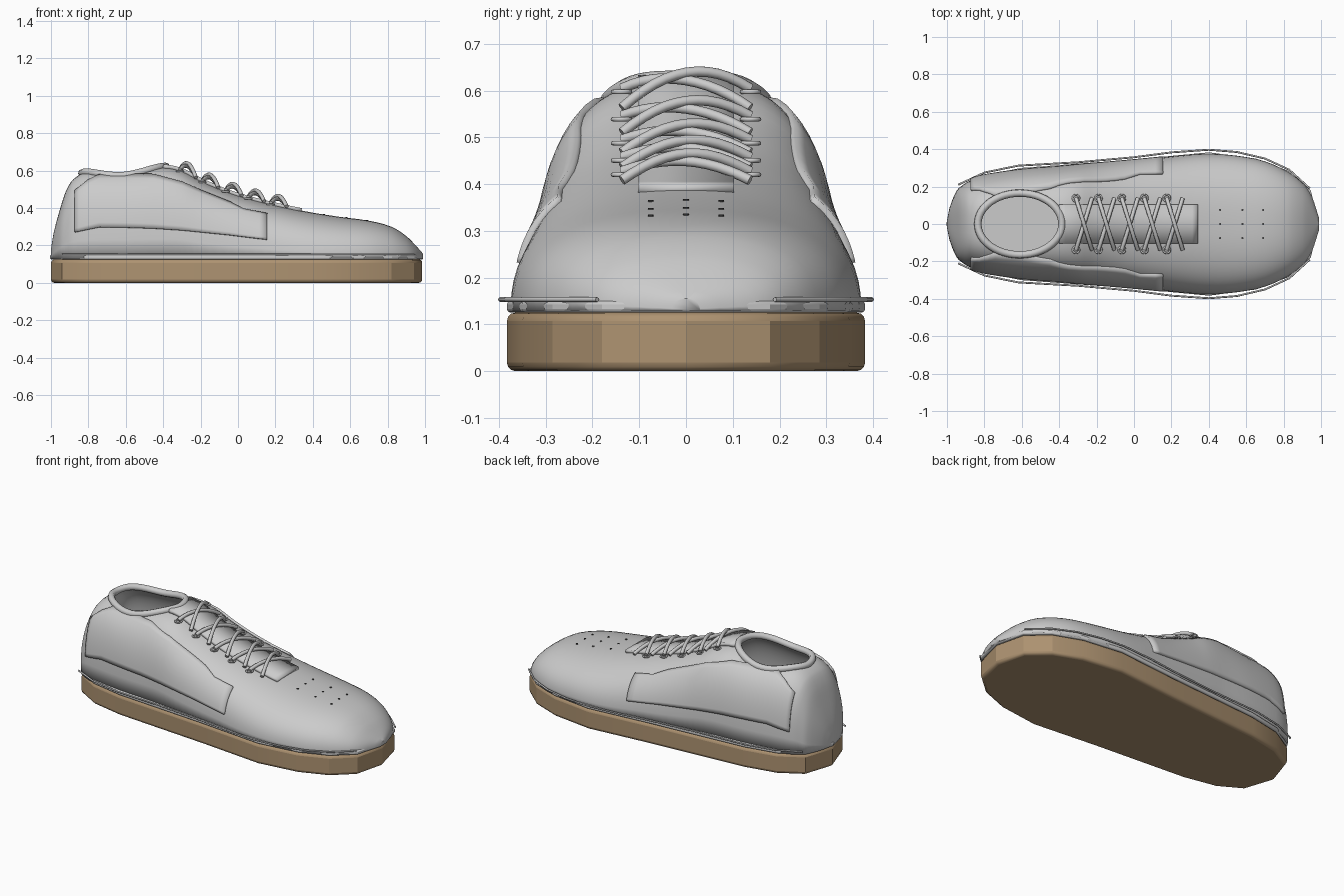
import bpy, bmesh, math

if "Cube" in bpy.data.objects:
    bpy.data.objects.remove(bpy.data.objects["Cube"])

# Upper stations: x, half width, top height, roundness exponent
ST = [(-1, .02, .18, 3), (-.985, .09, .27, 3), (-.95, .175, .40, 3), (-.92, .205, .49, 3),
      (-.88, .23, .555, 3), (-.8, .255, .595, 3), (-.6, .285, .605, 3), (-.4, .30, .62, 3),
      (-.3, .31, .60, 3), (-.2, .32, .548, 2.9), (-.05, .335, .485, 2.8), (.1, .35, .44, 2.7),
      (.25, .367, .405, 2.5), (.4, .375, .375, 2.4), (.55, .365, .352, 2.4), (.7, .335, .332, 2.4),
      (.82, .28, .30, 2.4), (.9, .22, .25, 2.4), (.95, .15, .2, 2.4), (.99, .03, .155, 2.4)]
BASE = .13


def station(x):
    """Smoothly interpolated half width, height and exponent at x."""
    x = max(ST[0][0], min(ST[-1][0], x))
    i = max(k for k in range(len(ST) - 1) if ST[k][0] <= x)
    a, b = ST[i], ST[i + 1]
    p, q = ST[max(i - 1, 0)], ST[min(i + 2, len(ST) - 1)]
    d = b[0] - a[0]
    t = (x - a[0]) / d
    out = []
    for k in (1, 2, 3):
        m0 = (b[k] - p[k]) / (b[0] - p[0]) * d
        m1 = (q[k] - a[k]) / (q[0] - a[0]) * d
        out.append((2*t**3 - 3*t*t + 1) * a[k] + (t**3 - 2*t*t + t) * m0
                   + (3*t*t - 2*t**3) * b[k] + (t**3 - t*t) * m1)
    return out[0], out[1] - BASE, out[2]


def surf_z(x, y):
    w, h, n = station(x)
    return BASE + h * max(0, 1 - min(1, abs(y) / w) ** n) ** (1 / n)


def surf_y(x, z):
    w, h, n = station(x)
    return w * max(0, 1 - min(1, (z - BASE) / h) ** n) ** (1 / n)


def mesh(name, verts, faces, smooth=40, recalc=True):
    me = bpy.data.meshes.new(name)
    me.from_pydata(verts, [], faces)
    if recalc:
        bm = bmesh.new()
        bm.from_mesh(me)
        bmesh.ops.recalc_face_normals(bm, faces=bm.faces)
        bm.to_mesh(me)
        bm.free()
    ob = bpy.data.objects.new(name, me)
    bpy.context.collection.objects.link(ob)
    activate(ob)
    bpy.ops.object.shade_smooth_by_angle(angle=math.radians(smooth))
    return ob


def activate(ob):
    bpy.ops.object.select_all(action='DESELECT')
    ob.select_set(True)
    bpy.context.view_layer.objects.active = ob


def modify(ob, kind, **props):
    m = ob.modifiers.new(kind.title(), kind)
    for k, v in props.items():
        setattr(m, k, v)
    activate(ob)
    bpy.ops.object.modifier_apply(modifier=m.name)


def grid_faces(rows, cols):
    return [(r*cols + c, r*cols + c + 1, (r+1)*cols + c + 1, (r+1)*cols + c)
            for r in range(rows - 1) for c in range(cols - 1)]


def tube(name, pts, radius, closed=False):
    cu = bpy.data.curves.new(name, 'CURVE')
    cu.dimensions = '3D'
    cu.bevel_depth = radius
    cu.bevel_resolution = 2
    cu.use_fill_caps = True
    sp = cu.splines.new('POLY')
    sp.points.add(len(pts) - 1)
    for p, co in zip(sp.points, pts):
        p.co = (*co, 1)
    sp.use_cyclic_u = closed
    sp.use_smooth = True
    ob = bpy.data.objects.new(name, cu)
    bpy.context.collection.objects.link(ob)
    activate(ob)
    bpy.ops.object.convert(target='MESH')
    return ob


def prism(name, loop, z0, z1, bevel):
    n = len(loop)
    verts = [(x, y, z) for z in (z0, z1) for x, y in loop]
    faces = [tuple(range(n)), tuple(range(n, 2*n))]
    faces += [(i, (i+1) % n, n + (i+1) % n, n + i) for i in range(n)]
    ob = mesh(name, verts, faces, 20)
    modify(ob, 'BEVEL', width=bevel, segments=3, limit_method='ANGLE', angle_limit=math.radians(60))
    return ob


def colour(ob, name, rgb):
    mat = bpy.data.materials.new(name)
    mat.diffuse_color = (*rgb, 1)
    mat.use_nodes = True
    mat.node_tree.nodes["Principled BSDF"].inputs["Base Color"].default_value = mat.diffuse_color
    ob.data.materials.append(mat)


# Sole and welt share a faceted outline
half = [(.94, .18), (.82, .285), (.65, .35), (.4, .383), (0, .345), (-.6, .30), (-.8, .26), (-.94, .18)]
outline = [(.985, 0)] + half + [(-1, 0)] + [(x, -y) for x, y in reversed(half)]
sole = prism('sole', outline, 0, .125, .018)
colour(sole, 'tan_rubber', (.42, .29, .165))
prism('welt', [(x * 1.005, y) for x, y in outline], .125, .15, .008)

# Upper: lofted arches, thickened, with the foot opening cut out
xs = [a[0] + (b[0] - a[0]) * k / 3 for a, b in zip(ST, ST[1:]) for k in range(3)] + [ST[-1][0]]
SEG = 33
verts = []
for x in xs:
    w, h, n = station(x)
    for j in range(SEG):
        t = math.pi * j / (SEG - 1)
        c, s = math.cos(t), max(0, math.sin(t))
        verts.append((x, math.copysign(w * abs(c) ** (2 / n), c), BASE + h * s ** (2 / n)))
faces = grid_faces(len(xs), SEG)
faces += [tuple(range(SEG)), tuple((len(xs) - 1) * SEG + j for j in range(SEG))]
upper = mesh('upper', verts, faces)
bm = bmesh.new()
bm.from_mesh(upper.data)
top = max(bm.faces, key=lambda f: f.calc_center_median().z)
if top.normal.z < 0:
    bmesh.ops.reverse_faces(bm, faces=bm.faces)
bm.to_mesh(upper.data)
bm.free()
modify(upper, 'SOLIDIFY', thickness=.012, offset=-1)

CX, RX, RY = -.61, .225, .165
ring = [(CX + RX * math.cos(2*math.pi*i/48), RY * math.sin(2*math.pi*i/48)) for i in range(48)]
cutter = mesh('opening_cutter', [(x, y, z) for z in (.4, .9) for x, y in ring],
              [tuple(range(48)), tuple(range(48, 96))]
              + [(i, (i+1) % 48, 48 + (i+1) % 48, 48 + i) for i in range(48)])
cutter.hide_render = True
modify(upper, 'BOOLEAN', object=cutter, operation='DIFFERENCE', solver='EXACT')
bpy.data.objects.remove(cutter)

# Inner floor, and padded collar following the opening
floor = [(x, station(x)[0] * .96) for x in xs[3:-3:2]]
loop = [(x, y, .155) for x, y in floor] + [(x, -y, .155) for x, y in reversed(floor)]
mesh('inner_floor', loop, [tuple(range(len(loop)))], recalc=False)
tube('collar', [(x, y, surf_z(x, y) + .003) for x, y in ring], .02, True)

# Side panels: patches hugging the upper
edge = [(-.87, .27, .49), (-.80, .285, .545), (-.74, .297, .575), (-.6, .295, .578), (-.45, .29, .575),
        (-.3, .28, .535), (-.2, .27, .49), (-.05, .255, .43), (.03, .245, .39), (.155, .23, .365)]
cols = []
for a, b in zip(edge, edge[1:]):
    cols += [[p + (q - p) * k / 3 for p, q in zip(a, b)] for k in range(3)]
cols.append(edge[-1])
for side, label in ((-1, 'right'), (1, 'left')):
    verts = []
    for x, lo, hi in cols:
        for r in range(12):
            z = min(lo + (hi - lo) * r / 11, BASE + station(x)[1] * .95)
            verts.append((x, side * (surf_y(x, z) + .003), z))
    panel = mesh(label + '_side_panel', verts, grid_faces(len(cols), 12))
    modify(panel, 'SOLIDIFY', thickness=.022, offset=0)

# Tongue
verts = [(x, y, station(x)[1] + BASE + .002) for x in [-.4 + .74 * i / 24 for i in range(25)]
         for y in (-.103, 0, .103)]
tongue = mesh('tongue', verts, grid_faces(25, 3))
modify(tongue, 'SOLIDIFY', thickness=.022, offset=0)

# Eyelets and crossed laces
for i, x in enumerate((-.31, -.19, -.065, .055, .175)):
    for side in (-1, 1):
        bpy.ops.mesh.primitive_torus_add(location=(x, side * .138, surf_z(x, .138) + .008),
                                         major_radius=.018, minor_radius=.005,
                                         major_segments=20, minor_segments=8)
        bpy.context.object.name = f'eyelet_{i}_{side}'
        bpy.ops.object.shade_smooth()
        pts = []
        for k in range(13):
            s = k / 12
            px, py = x + .085 * s, side * .137 * (1 - 2 * s)
            lift = .015 + (.03 + .008 * side) * math.sin(math.pi * s)
            pts.append((px, py, surf_z(px, py) + lift))
        tube(f'lace_{i}_{side}', pts, .011)

# Toe vent holes
for x in (.46, .58, .69):
    for y in (-.075, 0, .075):
        bpy.ops.mesh.primitive_cylinder_add(vertices=10, radius=.006, depth=.01,
                                            location=(x, y, surf_z(x, y) - .002))
        vent = bpy.context.object
        vent.name = 'toe_vent'
        colour(vent, 'dark_vent', (.05, .05, .05))

# Stitch cords along both sides
cord = [(-.94, .21), (-.8, .275), (-.62, .312), (-.3, .33), (0, .357), (.2, .383), (.4, .397),
        (.55, .385), (.7, .35), (.83, .29), (.94, .19)]
for side in (-1, 1):
    tube(f'stitch_cord_{side}', [(x, side * y, .153) for x, y in cord], .005)
